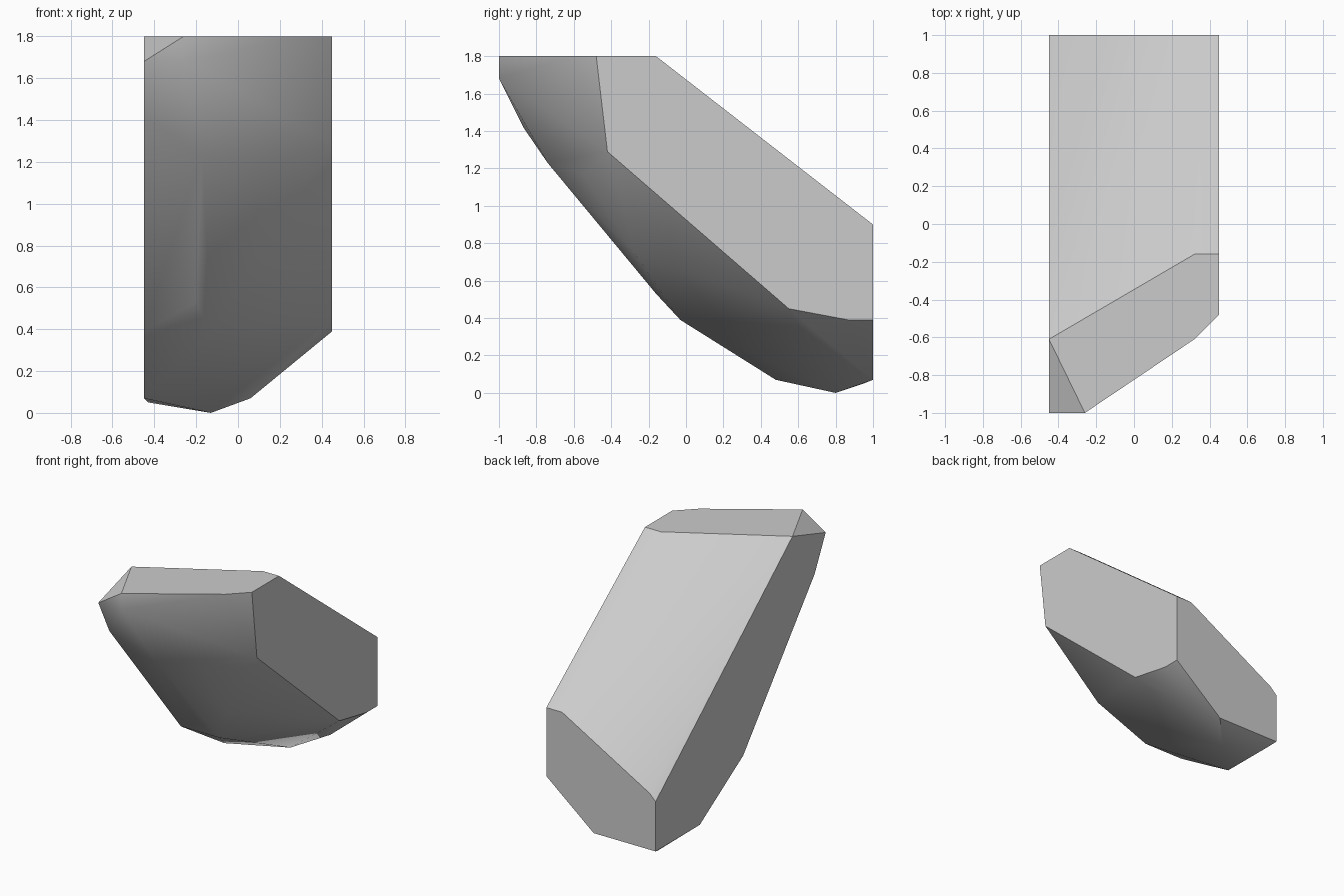
import bpy
import bmesh
from math import radians

# Remove the default object
default_object = bpy.data.objects.get("Cube")
if default_object:
    bpy.data.objects.remove(default_object, do_unlink=True)

HALF_WIDTH = 0.45
BACK = 1.0
TOP = 1.8

# Flat side outlines, as depth and height pairs
left_outline = [(-0.48, TOP), (-0.16, TOP), (BACK, 0.9), (BACK, 0.39),
                (0.87, 0.39), (0.55, 0.45), (-0.42, 1.29)]
right_outline = [(-0.61, TOP), (-BACK, 1.68), (-0.87, 1.42), (-0.03, 0.39),
                 (0.48, 0.07), (BACK, 0.07), (BACK, 0.44)]

# Corners of the flat top, as width and depth pairs
top_outline = [(0.32, -0.16), (0.32, -0.61), (-0.26, -BACK)]

# Corners of the flat back, as width and height pairs
back_outline = [(0.32, 0.9), (0.06, 0.07), (-0.4, 0.49)]

# Worn, rounded front and underside
worn_points = [(-0.26, -BACK, 1.68), (-0.17, -0.74, 1.23), (0.1, -0.55, 1.17),
               (0.1, -0.27, 0.74), (-0.2, -0.16, 0.53), (-0.13, -0.03, 0.39),
               (-0.13, 0.8, 0), (-0.43, 0.95, 0.05)]

points = [(HALF_WIDTH, y, z) for y, z in left_outline]
points += [(-HALF_WIDTH, y, z) for y, z in right_outline]
points += [(x, y, TOP) for x, y in top_outline]
points += [(x, BACK, z) for x, z in back_outline]
points += worn_points


def make_material(name, colour):
    material = bpy.data.materials.new(name)
    material.use_nodes = True
    material.diffuse_color = colour
    shader = next(node for node in material.node_tree.nodes
                  if node.type == "BSDF_PRINCIPLED")
    shader.inputs["Base Color"].default_value = colour
    return material


def make_convex_solid(name, corners, material):
    mesh_builder = bmesh.new()
    for corner in corners:
        mesh_builder.verts.new(corner)
    hull = bmesh.ops.convex_hull(mesh_builder, input=mesh_builder.verts[:])
    unused = {item for item in hull["geom_interior"] + hull["geom_unused"]
              if isinstance(item, bmesh.types.BMVert)}
    bmesh.ops.delete(mesh_builder, geom=list(unused), context="VERTS")
    # Merge triangles that share one flat plane
    bmesh.ops.dissolve_limit(mesh_builder, angle_limit=radians(0.5),
                             verts=mesh_builder.verts[:],
                             edges=mesh_builder.edges[:])
    bmesh.ops.recalc_face_normals(mesh_builder, faces=mesh_builder.faces[:])
    mesh = bpy.data.meshes.new(name)
    mesh_builder.to_mesh(mesh)
    mesh_builder.free()
    mesh.materials.append(material)
    solid = bpy.data.objects.new(name, mesh)
    bpy.context.collection.objects.link(solid)
    return solid


stone_grey = make_material("stone_grey", (0.6, 0.6, 0.6, 1))
rock = make_convex_solid("rock", points, stone_grey)

# Smooth the worn front while keeping the flat cuts crisp
bpy.ops.object.select_all(action="DESELECT")
rock.select_set(True)
bpy.context.view_layer.objects.active = rock
bpy.ops.object.shade_smooth_by_angle(angle=radians(35))
